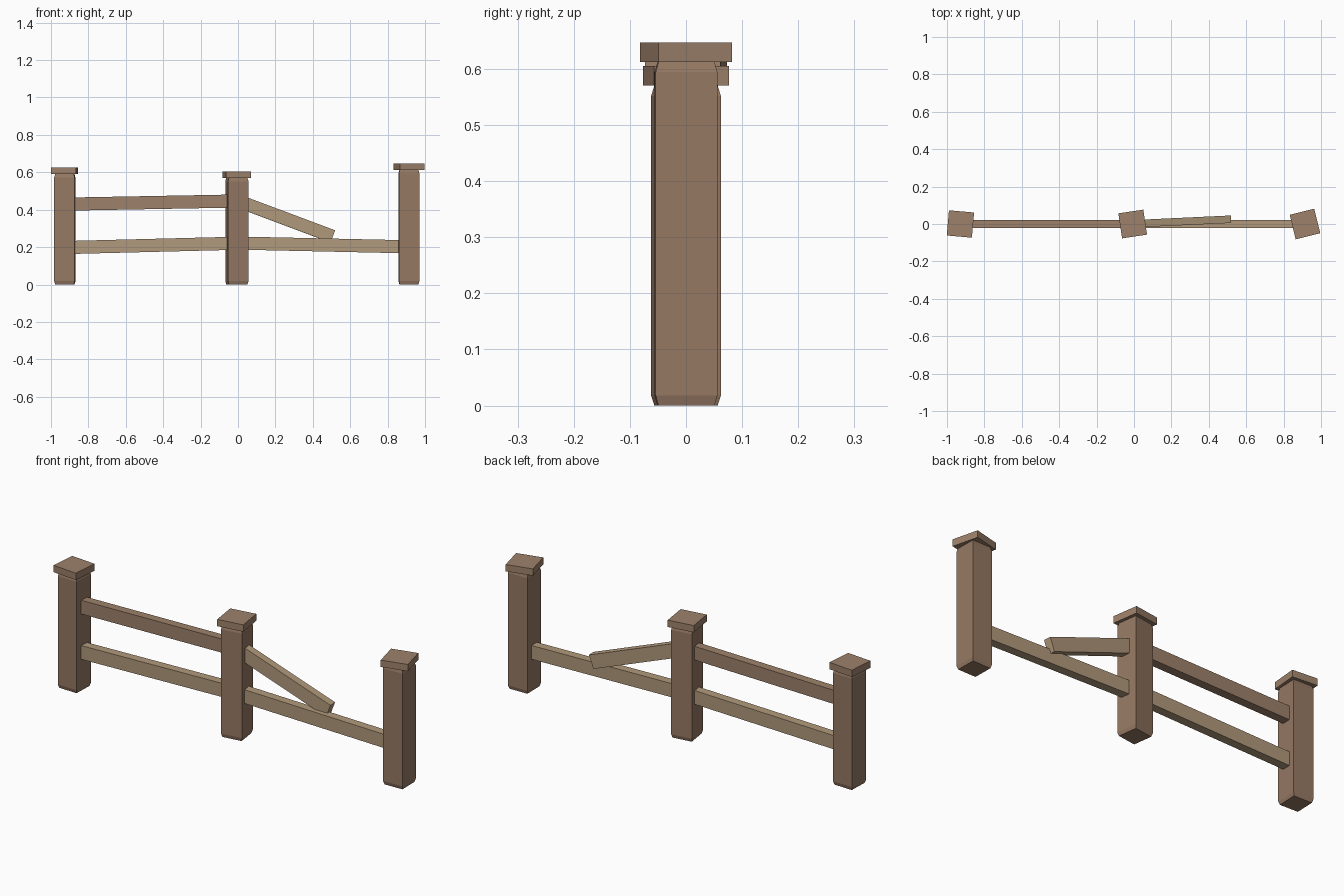
import bpy, bmesh
from math import radians, atan2, hypot
from mathutils import Matrix, Vector

if "Cube" in bpy.data.objects:
    bpy.data.objects.remove(bpy.data.objects["Cube"])


def material(name, rgb):
    m = bpy.data.materials.new(name)
    m.diffuse_color = (*rgb, 1)
    m.use_nodes = True
    m.node_tree.nodes["Principled BSDF"].inputs["Base Color"].default_value = m.diffuse_color
    return m


DARK = material("dark_wood", (0.30, 0.19, 0.125))
CAP = material("cap_wood", (0.34, 0.22, 0.145))
LIGHT = material("light_wood", (0.44, 0.32, 0.20))


def add(name, bm, mat, matrix):
    mesh = bpy.data.meshes.new(name)
    bmesh.ops.recalc_face_normals(bm, faces=bm.faces)
    bm.to_mesh(mesh)
    bm.free()
    ob = bpy.data.objects.new(name, mesh)
    ob.matrix_world = matrix
    mesh.materials.append(mat)
    bpy.context.collection.objects.link(ob)
    return ob


def box(name, size, mat, matrix):
    bm = bmesh.new()
    bmesh.ops.create_cube(bm, size=1)
    bmesh.ops.scale(bm, vec=size, verts=bm.verts)
    return add(name, bm, mat, matrix)


def post(side, x, height, turn, width=0.11):
    # square shaft with slightly tapered ends
    bm = bmesh.new()
    rings = []
    for half, z in ((width / 2 - 0.005, 0), (width / 2, 0.018),
                    (width / 2, height - 0.018), (width / 2 - 0.005, height)):
        rings.append([bm.verts.new((sx * half, sy * half, z))
                      for sx, sy in ((-1, -1), (1, -1), (1, 1), (-1, 1))])
    for a, b in zip(rings, rings[1:]):
        for i in range(4):
            j = (i + 1) % 4
            bm.faces.new((a[i], a[j], b[j], b[i]))
    bm.faces.new(rings[0])
    bm.faces.new(rings[-1])
    add(side + "_post", bm, DARK,
        Matrix.Translation((x, 0, 0)) @ Matrix.Rotation(radians(turn), 4, 'Z'))


def cap(side, x, z, turn):
    box(side + "_post_cap", (0.135, 0.135, 0.035), CAP,
        Matrix.Translation((x, 0, z + 0.0175)) @ Matrix.Rotation(radians(turn), 4, 'Z'))


def rail(name, start, end, mat, depth=0.044, height=0.07):
    a, b = Vector(start), Vector(end)
    d = b - a
    rot = (Matrix.Rotation(atan2(d.y, d.x), 4, 'Z')
           @ Matrix.Rotation(-atan2(d.z, hypot(d.x, d.y)), 4, 'Y'))
    box(name, (d.length, depth, height), mat, Matrix.Translation((a + b) / 2) @ rot)


# posts and their twisted caps
for side, x, cap_x, h, turn, cap_turn in (
        ("left", -0.926, -0.928, 0.59, -2, -5),
        ("middle", -0.006, -0.007, 0.57, 8, 8.5),
        ("right", 0.914, 0.914, 0.612, 1, 14)):
    post(side, x, h, turn)
    cap(side, cap_x, h, cap_turn)

# whole rails
rail("left_upper_rail", (-0.90, 0, 0.43), (-0.03, 0, 0.446), CAP)
rail("left_lower_rail", (-0.90, 0, 0.198), (-0.03, 0, 0.220), LIGHT)
rail("right_lower_rail", (0.02, 0, 0.221), (0.89, 0, 0.202), LIGHT)

# broken rail, fallen at its far end
rail("broken_rail", (0.015, 0.002, 0.441), (0.506, 0.025, 0.257), LIGHT, 0.04)
